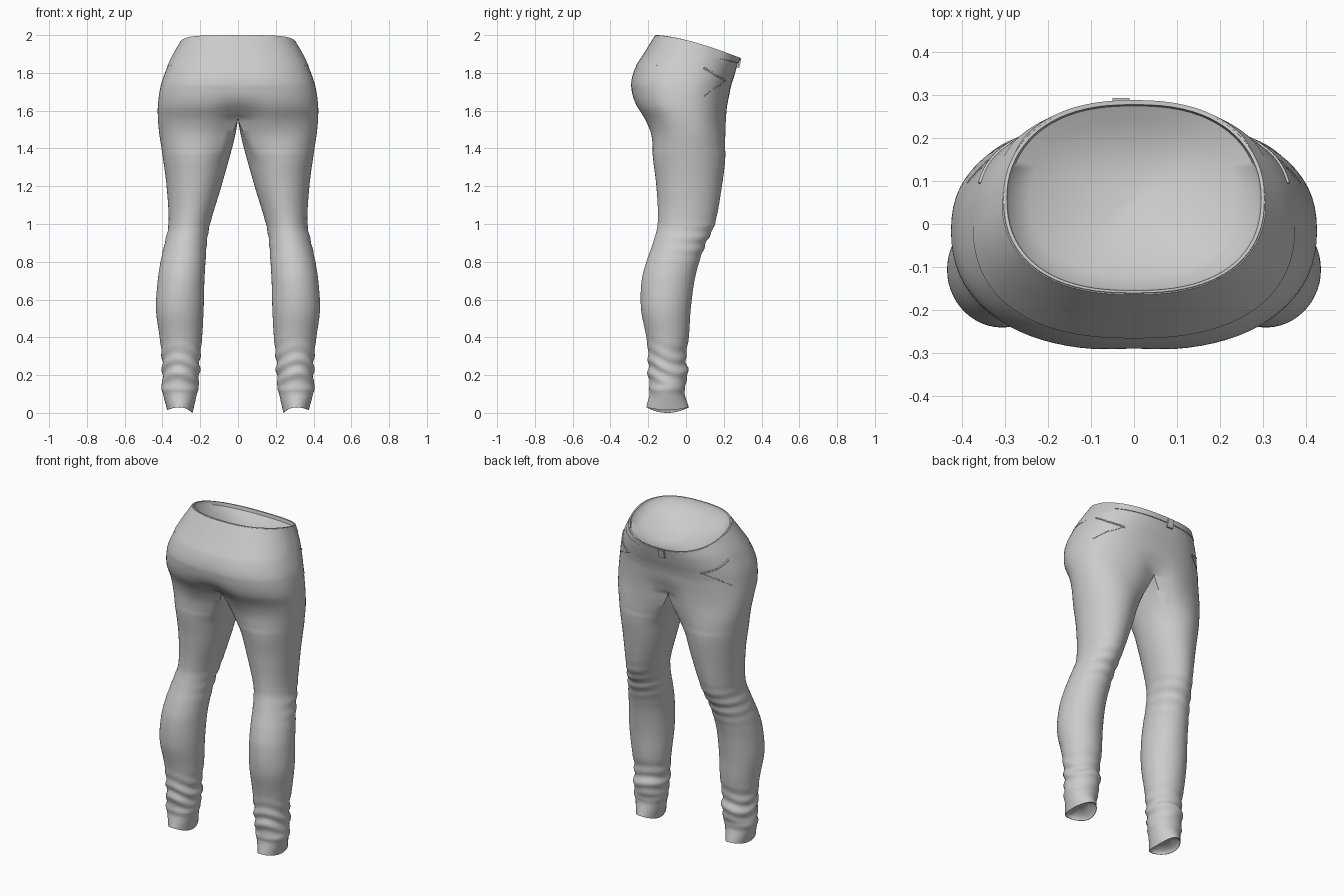
import bpy, bmesh, math
from mathutils import Vector
from mathutils.bvhtree import BVHTree

if "Cube" in bpy.data.objects:
    bpy.data.objects.remove(bpy.data.objects["Cube"])

cloth = bpy.data.materials.new("light_grey_cloth")
cloth.diffuse_color = (0.6, 0.6, 0.6, 1)
cloth.use_nodes = True
cloth.node_tree.nodes["Principled BSDF"].inputs["Base Color"].default_value = cloth.diffuse_color

# level, inner x, outer x, front y, back y of one half of the trousers
ROWS = [(0.03, .24, .375, -.21, .015), (0.12, .215, .40, -.19, -.01), (0.2, .205, .40, -.20, .01),
        (0.3, .20, .403, -.20, .0), (0.4, .19, .415, -.21, .015), (0.55, .182, .434, -.238, .025),
        (0.7, .178, .425, -.235, .045), (0.8, .172, .41, -.21, .07), (0.9, .165, .388, -.175, .107),
        (1.0, .148, .368, -.15, .153), (1.2, .088, .378, -.157, .19), (1.4, .032, .405, -.184, .215),
        (1.48, .013, .417, -.197, .220), (1.56, 0, .424, -.232, .223), (1.63, 0, .424, -.275, .227),
        (1.73, 0, .410, -.294, .238), (1.82, 0, .383, -.272, .257), (1.9, 0, .352, -.222, .27),
        (2.0, 0, .303, -.16, .283)]
CROTCH = 1.56
ARC, INNER = 40, 16      # segments round the outside and the inner thigh


def row_at(h):
    """Smoothly interpolated row of the profile."""
    n = len(ROWS)
    i = max(0, min(n - 2, sum(r[0] <= h for r in ROWS) - 1))
    a, b = ROWS[i], ROWS[i + 1]
    p, q = ROWS[max(i - 1, 0)], ROWS[min(i + 2, n - 1)]
    L = b[0] - a[0]
    t = (h - a[0]) / L
    out = []
    for k in range(1, 5):
        m0 = (b[k] - p[k]) / (b[0] - p[0]) * L
        m1 = (q[k] - a[k]) / (q[0] - a[0]) * L
        out.append((2*t**3 - 3*t*t + 1) * a[k] + (t**3 - 2*t*t + t) * m0
                   + (3*t*t - 2*t**3) * b[k] + (t**3 - t*t) * m1)
    return out


def bell(v, c, w):
    return math.exp(-((v - c) / w) ** 2)


def spow(v, e):
    return math.copysign(abs(v) ** e, v)


def surface(j, h, off=0.0):
    """Point j of the ring at level h; j <= ARC lies outside, the rest on the inner leg."""
    xi, xo, yf, yb = row_at(h)
    xi = max(xi, 0) if h < CROTCH else 0
    cx, rx, cy, ry = (xi + xo) / 2, (xo - xi) / 2, (yf + yb) / 2, (yb - yf) / 2
    if j <= ARC:
        a = -math.pi / 2 + math.pi * j / ARC
        phi = 1.5 * a
        dx = xi + 2 * rx * max(math.cos(a), 0) ** .82
        dy = spow(math.sin(a), .85 if a < 0 else .85 + .1 * min(1, max(0, (h - 1.75) / .25)))
        if j in (0, ARC):
            dx = xi
    else:
        b = (j - ARC) / INNER
        phi = math.radians(135 + 90 * b)
        dx, dy = xi, 1 - 2 * b
    # cleft and fork seam pulled inwards near the centre line
    wide = .07 if h > CROTCH else .2
    k = (.33 * bell(h, CROTCH, wide) + .02 * bell(h, 1.7, .08)) if dy < 0 else .2 * bell(h, CROTCH, wide)
    dy *= 1 - k * bell(dx - xi, 0, .06)
    t = min(1, max(0, (CROTCH - h) / .26))
    s = (t * t * (3 - 2 * t)) ** .75
    x = dx * (1 - s) + (cx + rx * math.cos(phi)) * s
    y = cy + ry * (dy * (1 - s) + math.sin(phi) * s)
    # folds of cloth at the knee and ankle
    c, sn = math.cos(phi), math.sin(phi)
    fold = .004 * bell(h, .91, .09) * math.sin(h * 95 + 1.2 * c + .8 * sn) * (.5 + .5 * sn)
    fold += .006 * bell(h, .24, .09) * math.sin(h * 84 + 2.2 * sn + 1.5 * math.sin(2 * phi + 1))
    fold += .006 * bell(h, .125, .014)
    x += c * (fold + off) if s > 0 else (off * c if 0 < j < ARC else 0)
    y += sn * (fold + off) if s > 0 else off * math.sin(phi / 1.5)
    # sloping waist and curved hem
    z = h
    if h > 1.7:
        z -= .12 * ((h - 1.7) / .3) ** 1.5 * ((dy + 1) / 2) ** 1.5
    if h < .12:
        z -= (.03 if c < 0 else .015) * c * c * (.12 - h) / .09
    return Vector((x, y, z))


def finish(ob, mirror=True):
    ob.data.materials.append(cloth)
    if mirror:
        m = ob.modifiers.new("mirror", 'MIRROR')
        m.merge_threshold = .0005
    bpy.context.view_layer.objects.active = ob
    for o in bpy.context.selected_objects:
        o.select_set(False)
    ob.select_set(True)
    if ob.type == 'MESH':
        bpy.ops.object.shade_smooth_by_angle(angle=math.radians(50))
    return ob


def make(name, bm, mirror=True):
    bmesh.ops.remove_doubles(bm, verts=bm.verts, dist=.0002)
    bmesh.ops.recalc_face_normals(bm, faces=bm.faces)
    me = bpy.data.meshes.new(name)
    bm.to_mesh(me)
    bm.free()
    ob = bpy.data.objects.new(name, me)
    bpy.context.collection.objects.link(ob)
    return finish(ob, mirror)


def loft(bm, rings, closed):
    for r0, r1 in zip(rings, rings[1:]):
        n = min(len(r0), len(r1))
        for j in range(n if closed else n - 1):
            k = (j + 1) % n
            bm.faces.new((r0[j], r0[k], r1[k], r1[j]))


# trousers: closed leg rings, then open half rings for the hips
bm = bmesh.new()
FULL = ARC + INNER
levels = [.03 + (CROTCH - .03) * i / 125 for i in range(126)]
legs = [[bm.verts.new(surface(j, h)) for j in range(FULL)] for h in levels]
loft(bm, legs, True)
hips = [legs[-1][:ARC + 1]]
for i in range(1, 37):
    h = CROTCH + (2 - CROTCH) * i / 36
    hips.append([bm.verts.new(surface(j, h)) for j in range(ARC + 1)])
# waist lining: thin lip, then a shallow bowl
rim = [surface(j, 2) for j in range(ARC + 1)]
mid_y = .06
for r, drop in ((.975, 0), (.96, .02), (.8, .05), (.6, .08), (.4, .10), (.2, .115), (.001, .12)):
    hips.append([bm.verts.new((p.x * r, mid_y + (p.y - mid_y) * r,
                               (p.z if r > .9 else 1.95 + (p.z - 1.95) * r) - drop)) for p in rim])
loft(bm, hips, False)
# hem lining
hem = [surface(j, .03) for j in range(FULL)]
c = sum(hem, Vector()) / FULL
hems = [legs[0]]
for r, up in ((.97, 0), (.93, .01), (.8, .02), (.5, .03), (.001, .035)):
    hems.append([bm.verts.new(c + (p - c) * r + Vector((0, 0, up))) for p in hem])
loft(bm, hems, True)
# soften the fork where the two legs join
fork = [v for v in bm.verts if 1.38 < v.co.z < 1.72]
for _ in range(8):
    keep = {v: v.co.x for v in fork if v.co.x < 1e-5}
    bmesh.ops.smooth_vert(bm, verts=fork, factor=.5, use_axis_x=False, use_axis_y=True, use_axis_z=False)
    for v, x in keep.items():
        v.co.x = x
body = make("trousers", bm)


def plate(name, j0, j1, h0, h1, off, taper):
    """Raised cloth layer that follows the hips and sinks in at its side end."""
    bm = bmesh.new()
    us = [i / 30 for i in range(31)]
    hs = [h0 + (h1 - h0) * i / 6 for i in range(7)]

    def ring(h, d):
        return [bm.verts.new(surface(j0 + (j1 - j0) * u, h + .02 * u * u * (h < 1.9),
                                     d - (d + .003) * taper(u))) for u in us]
    rings = [ring(h0, -.003)] + [ring(h, off) for h in hs] + [ring(h1, -.003)]
    loft(bm, rings, False)
    return make(name, bm)


plate("rear_yoke", 0, 23, 1.838, 1.998, .003, lambda u: max(0, u - .8) / .2)
plate("waistband", 24, ARC, 1.935, 1.998, .005, lambda u: max(0, .3 - u) / .3)

# seams laid on the cloth
deps = bpy.context.evaluated_depsgraph_get()
tree = BVHTree.FromObject(body, deps)


def seam(name, pts, r=.002, mirror=True):
    cu = bpy.data.curves.new(name, 'CURVE')
    cu.dimensions = '3D'
    cu.bevel_depth = r
    cu.bevel_resolution = 1
    cu.use_fill_caps = True
    path = []
    for a, b in zip(pts, pts[1:]):
        path += [Vector(a).lerp(Vector(b), i / 8) for i in range(8)]
    path.append(Vector(pts[-1]))
    sp = cu.splines.new('POLY')
    sp.points.add(len(path) - 1)
    for p, v in zip(sp.points, path):
        q = tree.find_nearest(v)[0]
        p.co = (*q, 1)
    ob = bpy.data.objects.new(name, cu)
    bpy.context.collection.objects.link(ob)
    return finish(ob, mirror)


seam("pocket_opening", [(.37, .10, 1.83), (.34, .17, 1.79), (.26, .25, 1.75)], .005)
seam("pocket_lower_edge", [(.41, .11, 1.68), (.35, .18, 1.72), (.27, .25, 1.75)])

# waistband closing tab
bm = bmesh.new()
bmesh.ops.create_cube(bm, size=1)
for v in bm.verts:
    v.co = Vector((v.co.x * .04 - .03, v.co.y * .01 + .282 + v.co.z * .012, v.co.z * .05 + 1.85))
make("waist_tab", bm, False)
